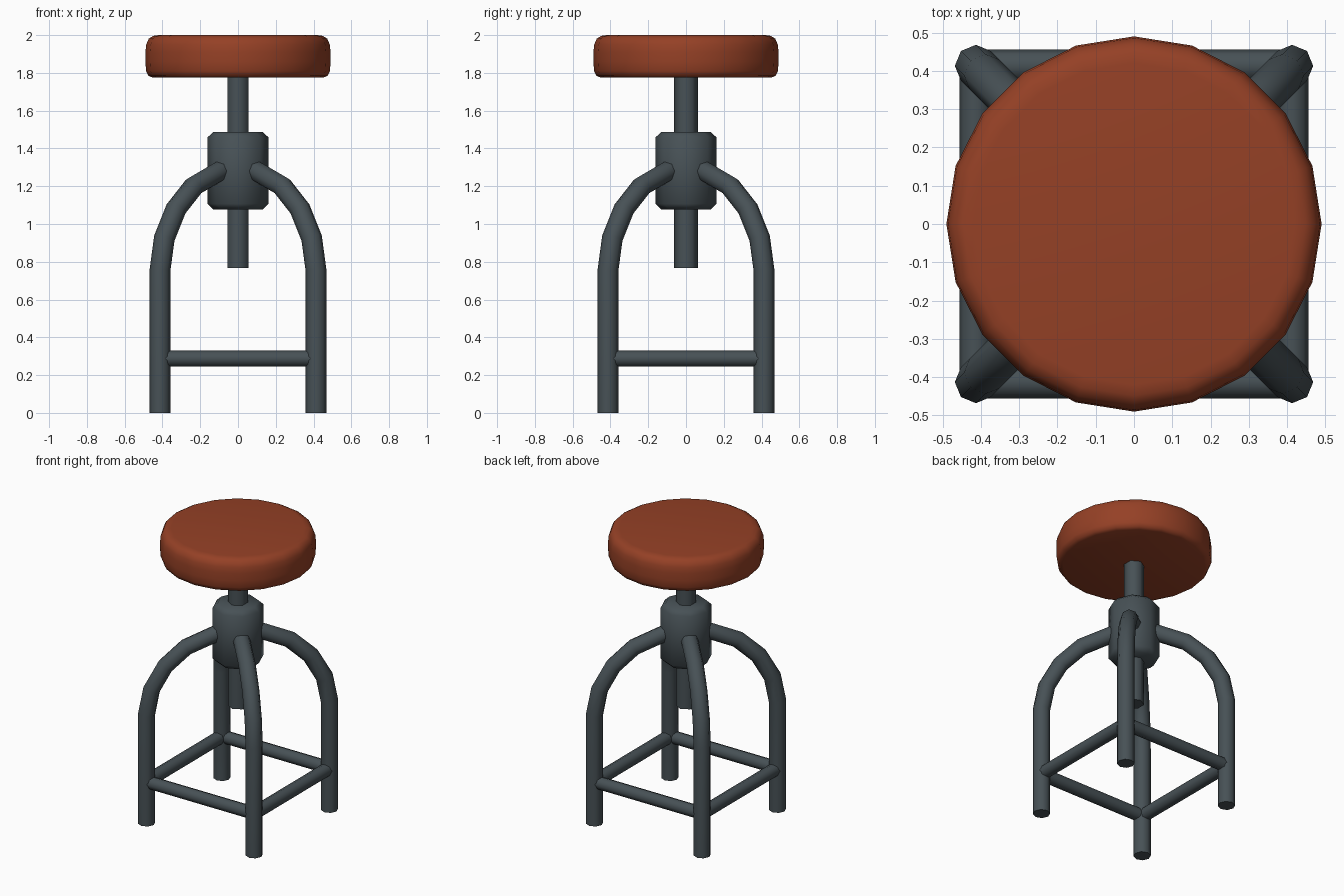
import bpy, bmesh, math
from mathutils import Vector

if "Cube" in bpy.data.objects:
    bpy.data.objects.remove(bpy.data.objects["Cube"])


def material(name, rgb):
    m = bpy.data.materials.new(name)
    m.diffuse_color = (*rgb, 1)
    m.use_nodes = True
    m.node_tree.nodes["Principled BSDF"].inputs["Base Color"].default_value = m.diffuse_color
    return m


RUST = material("rust red", (0.30, 0.052, 0.019))
STEEL = material("dark steel", (0.063, 0.082, 0.092))


def finish(name, rings, mat, angle):
    """Skin a stack of vertex rings, cap both ends and shade it."""
    bm = bmesh.new()
    vs = [[bm.verts.new(p) for p in ring] for ring in rings]
    n = len(rings[0])
    for a, b in zip(vs, vs[1:]):
        for i in range(n):
            j = (i + 1) % n
            bm.faces.new((a[i], a[j], b[j], b[i]))
    bm.faces.new(vs[0][::-1])
    bm.faces.new(vs[-1])
    bmesh.ops.recalc_face_normals(bm, faces=bm.faces)
    # smooth the walls, keep the edges steeper than the limit sharp
    for f in bm.faces:
        f.smooth = True
    for e in bm.edges:
        if e.calc_face_angle(0) > math.radians(angle):
            e.smooth = False
    me = bpy.data.meshes.new(name)
    bm.to_mesh(me)
    bm.free()
    me.materials.append(mat)
    ob = bpy.data.objects.new(name, me)
    bpy.context.collection.objects.link(ob)
    return ob


def lathe(name, profile, sides, mat, angle=65):
    rings = []
    for r, z in profile:
        rings.append([(r * math.sin(2 * math.pi * i / sides),
                       r * math.cos(2 * math.pi * i / sides), z) for i in range(sides)])
    return finish(name, rings, mat, angle)


def tube(name, path, side, radius, sides, mat):
    """Sweep a polygon along a planar path; side is the plane normal."""
    pts = [Vector(p) for p in path]
    side = Vector(side).normalized()
    rings = []
    for k, p in enumerate(pts):
        d0 = (pts[k] - pts[k - 1]).normalized() if k else (pts[1] - pts[0]).normalized()
        d1 = (pts[k + 1] - pts[k]).normalized() if k < len(pts) - 1 else d0
        out = side.cross((d0 + d1).normalized())
        stretch = 1 / math.cos(d0.angle(d1, 0) / 2)
        ring = []
        for i in range(sides):
            t = 2 * math.pi * i / sides
            ring.append(p + out * (math.cos(t) * radius * stretch) + side * (math.sin(t) * radius))
        rings.append(ring)
    return finish(name, rings, mat, 65)


# round cushioned seat
lathe("seat", [(0.45, 1.775), (0.474, 1.784), (0.487, 1.81), (0.49, 1.86), (0.49, 1.91),
               (0.486, 1.95), (0.472, 1.982), (0.448, 1.996), (0.42, 2.0)], 20, RUST)

# threaded post and the collar it runs through
lathe("centre_post", [(0.064, 0.768), (0.064, 1.79)], 6, STEEL)
lathe("collar", [(0.13, 1.077), (0.162, 1.107), (0.162, 1.458), (0.13, 1.488)], 8, STEEL)

# four bent legs, each curving along its diagonal into the collar
L = 0.413
leg_profile = [(L, 0), (L, 0.755), (0.39, 0.925), (0.328, 1.08),
               (0.234, 1.20), (0.10, 1.278), (0.075, 1.288)]
for fy, depth in ((-1, "front"), (1, "back")):
    for fx, hand in ((-1, "left"), (1, "right")):
        path = [(fx * h, fy * h, z) for h, z in leg_profile]
        tube(f"{depth}_{hand}_leg", path, (-fy, fx, 0), 0.055, 8, STEEL)

# square of footrest rungs between the legs
Z = 0.288
for s, depth, hand in ((-1, "front", "left"), (1, "back", "right")):
    tube(f"{depth}_rung", [(-L, s * L, Z), (L, s * L, Z)], (0, 0, 1), 0.043, 8, STEEL)
    tube(f"{hand}_rung", [(s * L, -L, Z), (s * L, L, Z)], (0, 0, 1), 0.043, 8, STEEL)
